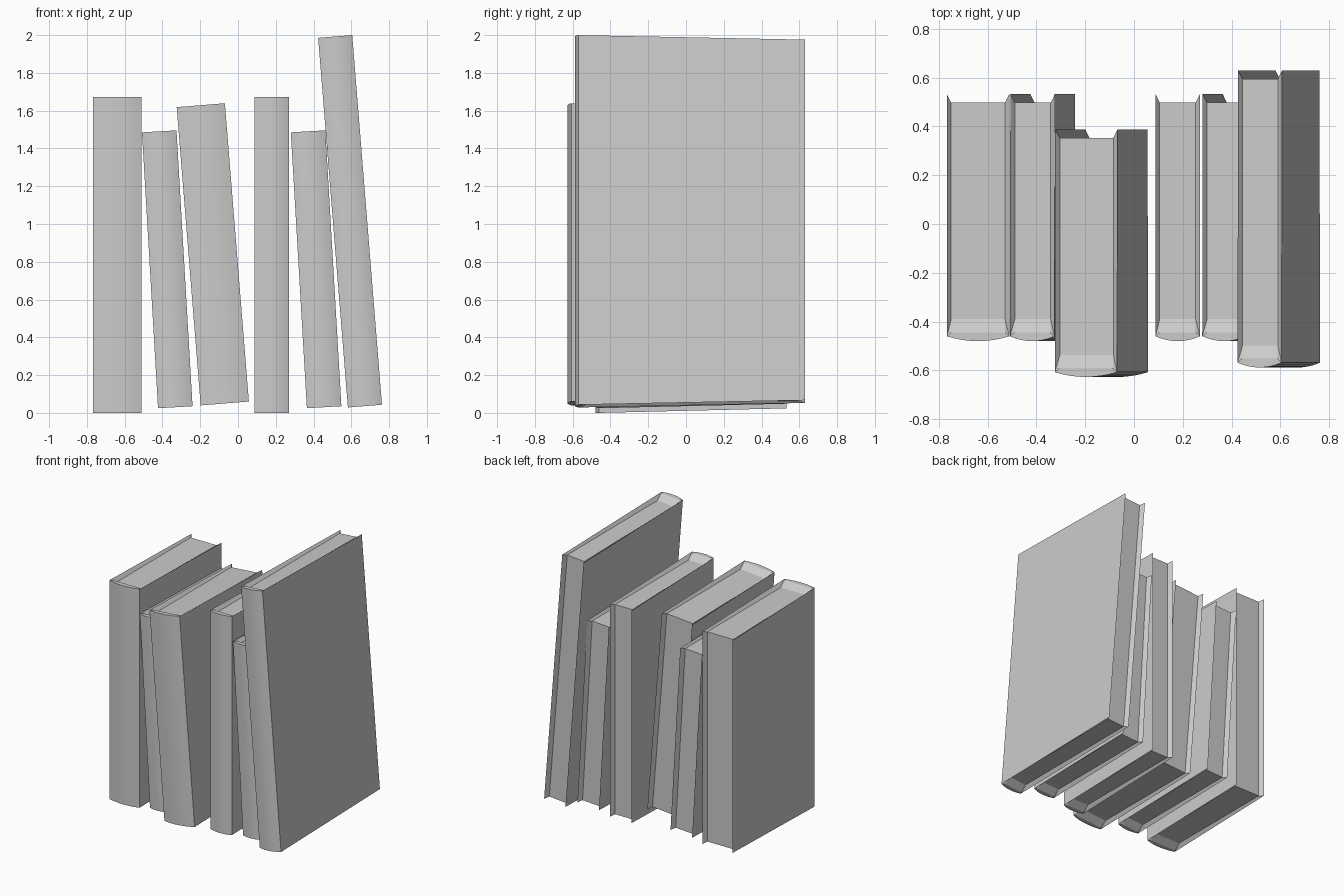
import bpy, bmesh, math

if "Cube" in bpy.data.objects:
    bpy.data.objects.remove(bpy.data.objects["Cube"])

COVER = 0.018    # thickness of the cover at its root
RECESS = 0.034   # how far the pages sit below the cover edge
DROP = 0.024     # the cover edge falls this much toward the back
BULGE = 0.02     # roundness of the spine
ARC = 8          # spine segments


def book(name, x, z, lean, width, height, front, back):
    """One book: x, z is the bottom centre of the spine, lean tips the top to -x."""
    bm = bmesh.new()
    w, wi = width / 2, width / 2 - COVER
    y0 = front + BULGE
    radius = (w * w + BULGE * BULGE) / (2 * BULGE)

    # points of one end of the book, mirrored for the other end
    def end(top):
        def v(px, py, inset):
            return bm.verts.new((px, py, height - inset if top else inset))
        arc = []
        for i in range(ARC + 1):
            px = -w + width * i / ARC
            py = front + radius - math.sqrt(radius * radius - px * px)
            arc.append(v(px, py, 0))
        lip = [v(s * wi, y0 + 0.016, 0) for s in (-1, 1)]
        near = [v(s * wi, front + 0.09, RECESS) for s in (-1, 1)]
        far = [v(s * wi, back - 0.036, RECESS) for s in (-1, 1)]
        tip = [v(s * w, back, DROP) for s in (-1, 1)]
        bm.faces.new(arc + lip[::-1])                      # spine end
        bm.faces.new((lip[0], lip[1], near[1], near[0]))   # slope to the pages
        bm.faces.new((near[0], near[1], far[1], far[0]))   # page edges
        for s, corner in ((0, arc[0]), (1, arc[-1])):      # inner cover bevel
            bm.faces.new((corner, lip[s], near[s]))
            bm.faces.new((corner, near[s], far[s], tip[s]))
        return arc, far, tip

    arc_b, far_b, tip_b = end(False)
    arc_t, far_t, tip_t = end(True)

    # rounded spine
    for i in range(ARC):
        bm.faces.new((arc_b[i], arc_b[i + 1], arc_t[i + 1], arc_t[i]))
    # cover boards and their bevels at the open side
    for s, k in ((0, 0), (1, -1)):
        bm.faces.new((arc_b[k], tip_b[s], tip_t[s], arc_t[k]))
        bm.faces.new((tip_b[s], far_b[s], far_t[s], tip_t[s]))
    # back of the pages
    bm.faces.new((far_b[0], far_b[1], far_t[1], far_t[0]))

    bmesh.ops.recalc_face_normals(bm, faces=bm.faces)
    mesh = bpy.data.meshes.new(name)
    bm.to_mesh(mesh)
    bm.free()
    ob = bpy.data.objects.new(name, mesh)
    bpy.context.collection.objects.link(ob)
    ob.location = (x, 0, z)
    ob.rotation_euler = (0, -math.radians(lean), 0)
    bpy.ops.object.select_all(action='DESELECT')
    ob.select_set(True)
    bpy.context.view_layer.objects.active = ob
    bpy.ops.object.shade_smooth_by_angle(angle=math.radians(20))


# the row of books, left to right
book("thick_upright_book", -0.639, 0, 0, 0.256, 1.673, -0.48, 0.533)
book("left_short_book", -0.332, 0.030, 3.33, 0.183, 1.463, -0.48, 0.533)
book("thick_leaning_book", -0.070, 0.050, 4.6, 0.256, 1.584, -0.627, 0.388)
book("thin_upright_book", 0.179, 0, 0, 0.183, 1.673, -0.48, 0.533)
book("right_short_book", 0.456, 0.030, 3.33, 0.183, 1.463, -0.48, 0.533)
book("tall_leaning_book", 0.672, 0.036, 4.6, 0.181, 1.963, -0.588, 0.630)
